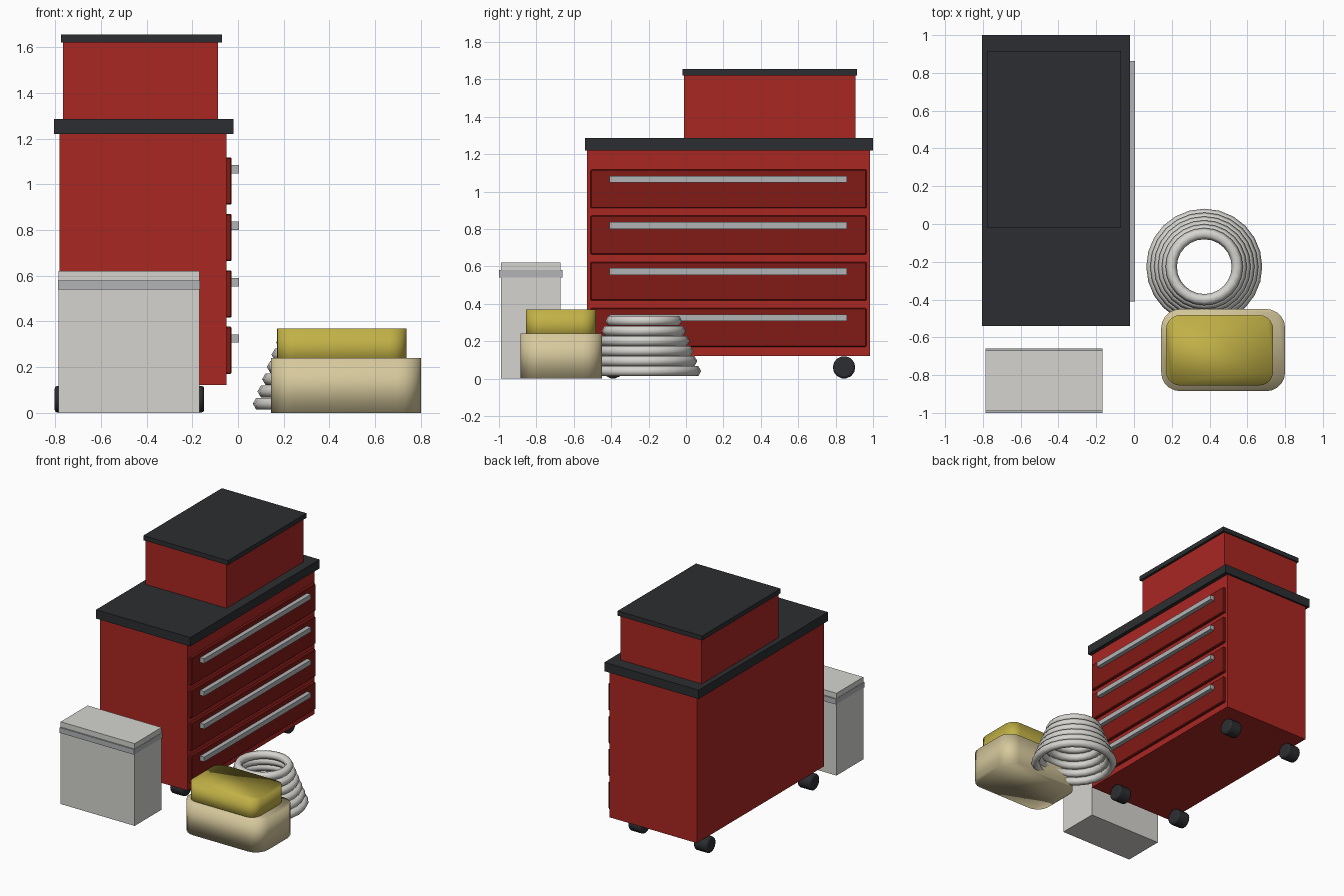
import bpy, math

if "Cube" in bpy.data.objects:
    bpy.data.objects.remove(bpy.data.objects["Cube"])


def mat(name, r, g, b):
    # sRGB 0-255 to linear
    m = bpy.data.materials.new(name)
    m.diffuse_color = [(c / 255) ** 2.2 for c in (r, g, b)] + [1]
    m.use_nodes = True
    m.node_tree.nodes["Principled BSDF"].inputs["Base Color"].default_value = m.diffuse_color
    return m


RED = mat("red_paint", 168, 43, 39)
DARK_RED = mat("dark_red_paint", 128, 32, 28)
BLACK = mat("black_rubber", 48, 49, 52)
SILVER = mat("silver", 176, 178, 180)
WHITE = mat("off_white", 212, 211, 206)
TAN = mat("tan", 214, 200, 156)
YELLOW = mat("yellow", 192, 175, 72)


def bevel(obj, width, segments):
    b = obj.modifiers.new("bevel", 'BEVEL')
    b.width, b.segments = width, segments
    b.limit_method = 'ANGLE'
    return b


def box(name, x, y, z, m):
    # box from (min, max) ranges
    verts = [(a, b, c) for a in x for b in y for c in z]
    faces = [(0, 1, 3, 2), (4, 6, 7, 5), (0, 4, 5, 1),
             (2, 3, 7, 6), (0, 2, 6, 4), (1, 5, 7, 3)]
    me = bpy.data.meshes.new(name)
    me.from_pydata(verts, [], faces)
    me.materials.append(m)
    o = bpy.data.objects.new(name, me)
    bpy.context.collection.objects.link(o)
    return o


def rounded_tub(name, x, y, z, r, m):
    # prism with rounded upright corners, softly shaded all over
    pts = []
    for cx, cy, a0 in ((x[1] - r, y[1] - r, 0), (x[0] + r, y[1] - r, 90),
                       (x[0] + r, y[0] + r, 180), (x[1] - r, y[0] + r, 270)):
        for i in range(6):
            a = math.radians(a0 + 18 * i)
            pts.append((cx + r * math.cos(a), cy + r * math.sin(a)))
    n = len(pts)
    verts = [(px, py, h) for h in z for px, py in pts]
    faces = [(i, (i + 1) % n, n + (i + 1) % n, n + i) for i in range(n)]
    faces += [tuple(range(n - 1, -1, -1)), tuple(range(n, 2 * n))]
    me = bpy.data.meshes.new(name)
    me.from_pydata(verts, [], faces)
    me.materials.append(m)
    me.shade_smooth()
    o = bpy.data.objects.new(name, me)
    bpy.context.collection.objects.link(o)
    return o


# Rolling cabinet and worktop
box("cabinet_body", (-.78, -.05), (-.53, .985), (.122, 1.22), RED)
box("worktop", (-.805, -.02), (-.54, 1.0), (1.22, 1.287), BLACK)

# Top chest and lid
box("top_chest", (-.765, -.088), (-.01, .905), (1.287, 1.62), RED)
box("top_chest_lid", (-.775, -.07), (-.02, .915), (1.62, 1.655), BLACK)

# Drawers with bar handles
for i in range(4):
    z = .17 + i * .247
    d = box(f"drawer_{i + 1}", (-.055, -.028), (-.51, .965), (z, z + .207), DARK_RED)
    bevel(d, .005, 1)
    box(f"drawer_handle_{i + 1}", (-.03, .005), (-.41, .862),
        (z + .137, z + .173), SILVER)

# Wheels
for xn, x in (("left", -.748), ("right", -.202)):
    for yn, y in (("front", -.39), ("back", .845)):
        bpy.ops.mesh.primitive_cylinder_add(
            vertices=14, radius=.06, depth=.108, location=(x, y, .06),
            rotation=(0, math.pi / 2, 0))
        w = bpy.context.object
        w.name = f"wheel_{yn}_{xn}"
        w.data.materials.append(BLACK)
        bevel(w, .012, 2)
        bpy.ops.object.shade_smooth_by_angle(angle=math.radians(40))

# Storage bin with rim band
box("bin_body", (-.785, -.168), (-.99, -.67), (0, .62), WHITE)
box("bin_band", (-.787, -.166), (-1.0, -.66), (.54, .58), SILVER)

# Coiled hose: stack of tapering rings
for i in range(6):
    bpy.ops.mesh.primitive_torus_add(
        major_segments=24, minor_segments=6,
        major_radius=.277 - i * .0204, minor_radius=.03,
        location=(.372, -.226, .04 + i * .0537))
    t = bpy.context.object
    t.name = f"hose_coil_{i + 1}"
    t.data.materials.append(WHITE)
    t.data.shade_smooth()

# Tan tub with yellow lid
rounded_tub("tub", (.144, .80), (-.885, -.45), (0, .24), .1, TAN)
rounded_tub("tub_lid", (.17, .737), (-.855, -.482), (.2, .37), .075, YELLOW)
